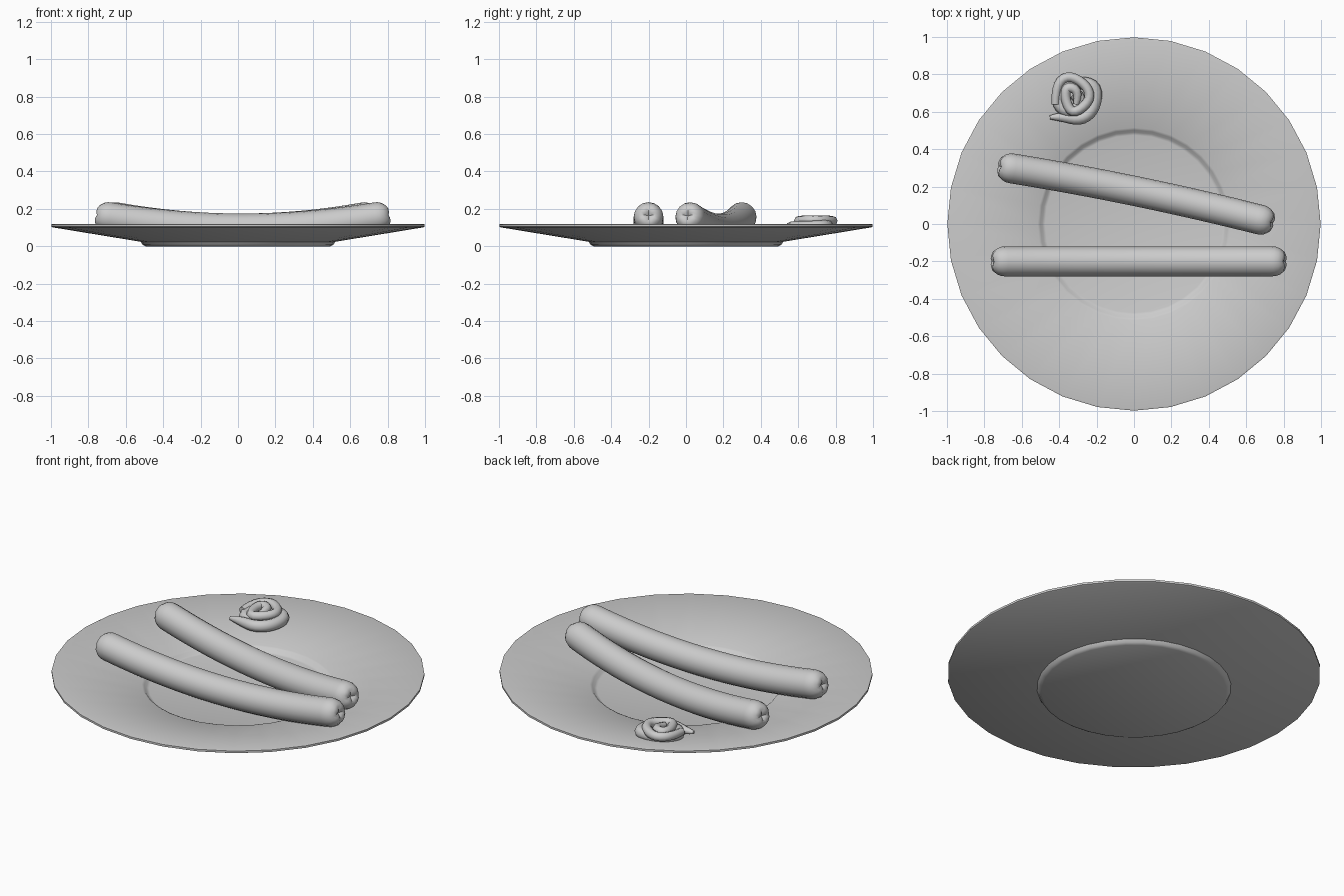
import bpy, bmesh, math
from mathutils import Vector

if "Cube" in bpy.data.objects:
    bpy.data.objects.remove(bpy.data.objects["Cube"])


def loft(name, rings, angle=40):
    """Skin closed rings of points; one-point rings become end poles."""
    bm = bmesh.new()
    vs = [[bm.verts.new(p) for p in ring] for ring in rings]
    for a, b in zip(vs, vs[1:]):
        n = max(len(a), len(b))
        for i in range(n):
            j = (i + 1) % n
            if len(a) == 1:
                bm.faces.new((a[0], b[j], b[i]))
            elif len(b) == 1:
                bm.faces.new((a[i], a[j], b[0]))
            else:
                bm.faces.new((a[i], a[j], b[j], b[i]))
    bmesh.ops.recalc_face_normals(bm, faces=bm.faces)
    me = bpy.data.meshes.new(name)
    bm.to_mesh(me)
    bm.free()
    ob = bpy.data.objects.new(name, me)
    bpy.context.collection.objects.link(ob)
    bpy.ops.object.select_all(action='DESELECT')
    ob.select_set(True)
    bpy.context.view_layer.objects.active = ob
    bpy.ops.object.shade_smooth_by_angle(angle=math.radians(angle))
    return ob


def circle(r, z, n=32):
    if r == 0:
        return [(0, 0, z)]
    return [(r * math.cos(math.tau * i / n), r * math.sin(math.tau * i / n), z)
            for i in range(n)]


# Plate: foot, sloping underside, thin rim, dished top with a shallow well
profile = [(0, 0), (0.495, 0), (0.51, 0.008), (0.52, 0.024), (0.99, 0.101),
           (0.998, 0.105), (0.998, 0.117), (0.99, 0.12), (0.515, 0.044),
           (0.502, 0.038), (0.49, 0.022), (0.475, 0.018), (0, 0.018)]
loft("plate", [circle(r, z) for r, z in profile])


def sausage(name, start, end, bow):
    """Sagging tube with rounded, puckered ends."""
    start, end = Vector(start), Vector(end)
    length = (end - start).length
    along = (end - start).normalized()
    side = Vector((-along.y, along.x, 0))
    R, n = 0.08, 16

    def centre(s):
        t = 2 * s / length - 1
        return start + along * s + side * bow * (1 - t * t) + Vector((0, 0, 0.095 + 0.073 * t * t))

    # distance from tip, radius factor, pucker depth
    cap = [(0.018, 0, 0), (0.005, 0.22, 0.006), (0.0, 0.45, 0.006), (0.008, 0.68, 0.004),
           (0.028, 0.88, 0.002), (0.052, 0.98, 0), (0.075, 1, 0)]
    body = [(0.075 + (length - 0.15) * i / 16, 1, 0) for i in range(1, 16)]
    stations = [(s, f, d, 1) for s, f, d in cap] + [(s, f, d, 0) for s, f, d in body]
    stations += [(length - s, f, d, -1) for s, f, d in reversed(cap)]
    rings = []
    for s, f, d, sign in stations:
        c = centre(s)
        tan = (centre(s + 0.01) - centre(s - 0.01)).normalized()
        u = Vector((0, 0, 1)).cross(tan).normalized()
        v = tan.cross(u)
        if f == 0:
            rings.append([c])
            continue
        ring = []
        for i in range(n):
            a = math.tau * i / n
            groove = d if i % 4 == 0 else 0
            ring.append(c + (u * math.cos(a) + v * math.sin(a)) * R * f + tan * sign * groove)
        rings.append(ring)
    return loft(name, rings, 60)


sausage("front_sausage", (-0.76, -0.20, 0), (0.81, -0.20, 0), 0)
sausage("back_sausage", (-0.722, 0.308, 0), (0.742, 0.006, 0), 0.018)


# Squeezed sauce: one tapering strand coiled inward and upward
def strand(name, pts, width):
    cu = bpy.data.curves.new(name, 'CURVE')
    cu.dimensions = '3D'
    cu.bevel_depth = width
    cu.bevel_resolution = 2
    cu.resolution_u = 4
    cu.use_fill_caps = True
    sp = cu.splines.new('NURBS')
    sp.points.add(len(pts) - 1)
    for p, (x, y, z, r) in zip(sp.points, pts):
        p.co = (x, y, z, 1)
        p.radius = r
    sp.use_endpoint_u = True
    sp.order_u = 3
    ob = bpy.data.objects.new(name, cu)
    bpy.context.collection.objects.link(ob)
    bpy.ops.object.select_all(action='DESELECT')
    ob.select_set(True)
    bpy.context.view_layer.objects.active = ob
    bpy.ops.object.convert(target='MESH')
    bpy.ops.object.shade_smooth_by_angle(angle=math.radians(60))


strand("sauce_base", [
    (-0.45, 0.57, 0.10, 0.3), (-0.39, 0.575, 0.10, 0.8), (-0.28, 0.555, 0.10, 1),
    (-0.21, 0.62, 0.10, 1), (-0.20, 0.74, 0.105, 1), (-0.30, 0.76, 0.11, 1),
    (-0.39, 0.73, 0.11, 1), (-0.41, 0.63, 0.105, 1), (-0.33, 0.59, 0.105, 1),
    (-0.27, 0.66, 0.105, 1), (-0.32, 0.70, 0.105, 1)], 0.034)
strand("sauce_top", [
    (-0.42, 0.64, 0.125, 0.8), (-0.42, 0.74, 0.13, 1), (-0.35, 0.80, 0.135, 1),
    (-0.25, 0.74, 0.14, 1), (-0.23, 0.66, 0.14, 1), (-0.33, 0.58, 0.135, 1),
    (-0.37, 0.67, 0.135, 1), (-0.36, 0.74, 0.14, 1), (-0.29, 0.71, 0.14, 1),
    (-0.31, 0.64, 0.135, 0.6)], 0.026)
